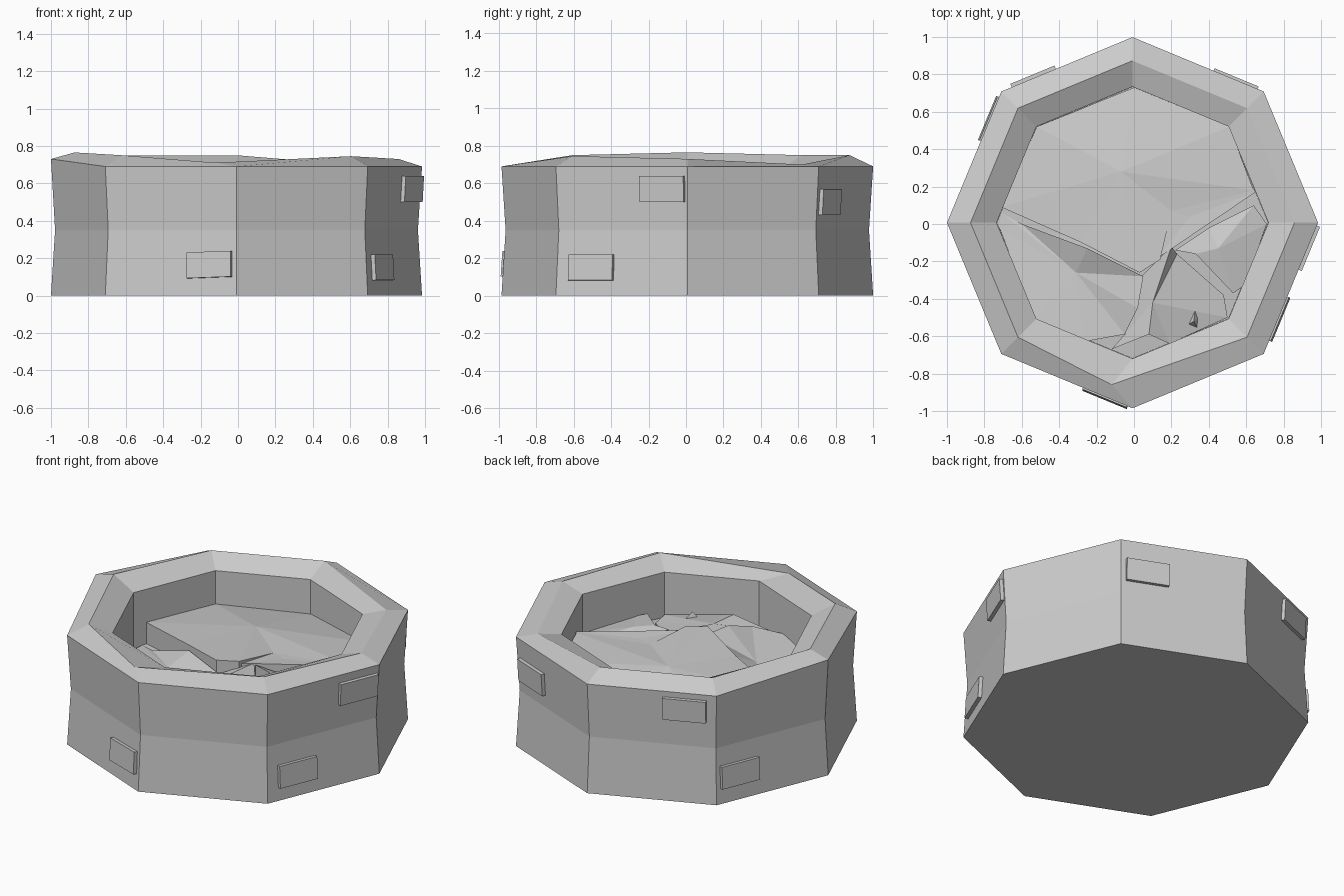
import bpy, bmesh, math
from mathutils import Vector, Matrix

cube = bpy.data.objects.get("Cube")
if cube:
    bpy.data.objects.remove(cube)

stone = bpy.data.materials.new("grey stone")
stone.use_nodes = True
grey = (0.6, 0.6, 0.6, 1)
stone.diffuse_color = grey
stone.node_tree.nodes["Principled BSDF"].inputs["Base Color"].default_value = grey

CENTRE = Vector((-0.008, 0.007, 0))


def finish(bm, name):
    bmesh.ops.recalc_face_normals(bm, faces=bm.faces)
    mesh = bpy.data.meshes.new(name)
    bm.to_mesh(mesh)
    bm.free()
    mesh.materials.append(stone)
    obj = bpy.data.objects.new(name, mesh)
    bpy.context.collection.objects.link(obj)
    return obj


def ring(bm, radius, heights):
    """Eight corners, counted from +x; one height or a list of heights."""
    if not isinstance(heights, list):
        heights = [heights] * 8
    return [bm.verts.new(CENTRE + Vector((radius * math.cos(k * math.pi / 4),
                                          radius * math.sin(k * math.pi / 4), h)))
            for k, h in enumerate(heights)]


# Octagonal wall with a pinched waist, a peaked uneven rim and an inner basin
bm = bmesh.new()
rim_edge = [0.69] * 8
rim_edge[4] = 0.73
ridge_z = [0.73, 0.70, 0.75, 0.75, 0.765, 0.75, 0.71, 0.745]
rings = [ring(bm, 0.992, 0), ring(bm, 0.97, 0.35), ring(bm, 0.992, rim_edge),
         ring(bm, 0.866, ridge_z), ring(bm, 0.727, 0.685), ring(bm, 0.727, 0.3)]
rings[3][6].co.x = -0.12
for low, high in zip(rings, rings[1:]):
    for k in range(8):
        n = (k + 1) % 8
        bm.faces.new((low[k], low[n], high[n], high[k]))
bm.faces.new(rings[0])
bm.faces.new(rings[-1])
finish(bm, "octagonal_wall")


# Raised blocks on the outer wall: face number, rough centre, tilt in degrees
def wall_block(name, face, centre, tilt=0):
    angle = math.radians(face * 45 + 22.5)
    normal = Vector((math.cos(angle), math.sin(angle), 0))
    tangent = Vector((-normal.y, normal.x, 0))
    z = centre[2]
    pinch = 0.022 * (1 - abs(z - 0.35) / 0.35)
    apothem = (0.992 - pinch) * math.cos(math.pi / 8)
    along = tangent.dot(Vector((centre[0], centre[1], 0)) - CENTRE)
    place = CENTRE + normal * (apothem + 0.002) + tangent * along + Vector((0, 0, z))
    slope = math.atan(0.02 / 0.35) * (1 if z > 0.35 else -1)
    turn = Matrix.Rotation(angle, 4, 'Z') @ Matrix.Rotation(slope, 4, 'Y')
    turn = turn @ Matrix.Rotation(math.radians(tilt), 4, 'X')
    bm = bmesh.new()
    bmesh.ops.create_cube(bm, size=1, matrix=Matrix.Translation(place) @ turn
                          @ Matrix.Diagonal((0.04, 0.255, 0.138, 1)))
    finish(bm, name)


wall_block("front_block", 5, (-0.155, -0.93, 0.165), 2)
wall_block("left_upper_block", 7, (0.95, -0.135, 0.57))
wall_block("left_lower_block", 7, (0.78, -0.51, 0.15))
wall_block("back_upper_block", 2, (-0.54, 0.79, 0.585))
wall_block("back_lower_block", 3, (-0.78, 0.565, 0.165))
wall_block("back_left_block", 1, (0.545, 0.775, 0.50))


# Broken slabs in the basin: an outline fanned from one high or low inner point
def slab(name, inner, outline):
    bm = bmesh.new()
    hub = bm.verts.new(inner)
    top = [bm.verts.new(p) for p in outline]
    base = [bm.verts.new((x, y, 0.29)) for x, y, z in outline]
    for k in range(len(top)):
        n = (k + 1) % len(top)
        bm.faces.new((hub, top[k], top[n]))
        bm.faces.new((top[k], base[k], base[n], top[n]))
    bm.faces.new(base)
    finish(bm, name)


slab("back_slab", (-0.07, 0.28, 0.545),
     [(-0.71, 0.09, 0.475), (-0.28, -0.1, 0.52), (0.03, -0.26, 0.565),
      (0.14, -0.19, 0.56), (0.2, 0.07, 0.53), (0.64, 0.18, 0.53),
      (0.51, 0.52, 0.51), (0, 0.73, 0.47), (-0.52, 0.52, 0.475)])
slab("middle_slab", (0.3, 0.04, 0.53),
     [(0.2, 0.07, 0.53), (0.13, -0.18, 0.54), (0.22, -0.12, 0.54),
      (0.65, 0.17, 0.53), (0.64, 0.19, 0.53)])
slab("right_slab", (-0.31, -0.26, 0.43),
     [(-0.71, 0.06, 0.34), (-0.72, -0.02, 0.34), (-0.53, -0.51, 0.4),
      (-0.27, -0.63, 0.45), (-0.05, -0.59, 0.46), (0.02, -0.45, 0.5),
      (0.05, -0.28, 0.5), (-0.25, -0.13, 0.5), (-0.6, 0, 0.36)])
slab("front_slab", (0.1, -0.42, 0.5),
     [(0.2, -0.12, 0.54), (0.03, -0.29, 0.48), (-0.05, -0.6, 0.44),
      (-0.12, -0.67, 0.42), (0.08, -0.59, 0.5), (0.19, -0.64, 0.45),
      (0.5, -0.5, 0.42), (0.48, -0.38, 0.42), (0.23, -0.16, 0.47)])
slab("left_slab", (0.45, -0.13, 0.5),
     [(0.22, -0.14, 0.54), (0.33, -0.16, 0.53), (0.53, -0.37, 0.47),
      (0.59, -0.33, 0.45), (0.71, 0, 0.44), (0.64, 0.1, 0.45), (0.4, -0.02, 0.46)])
slab("small_shard", (0.32, -0.52, 0.48),
     [(0.27, -0.55, 0.42), (0.34, -0.56, 0.43), (0.35, -0.5, 0.43), (0.33, -0.43, 0.44)])

# Loose fill below the slabs
bm = bmesh.new()
fill = ring(bm, 0.726, [0.42, 0.44, 0.42, 0.4, 0.33, 0.36, 0.38, 0.4])
peak = bm.verts.new((0.1, -0.15, 0.45))
for k in range(8):
    bm.faces.new((fill[k], fill[(k + 1) % 8], peak))
finish(bm, "basin_fill")
